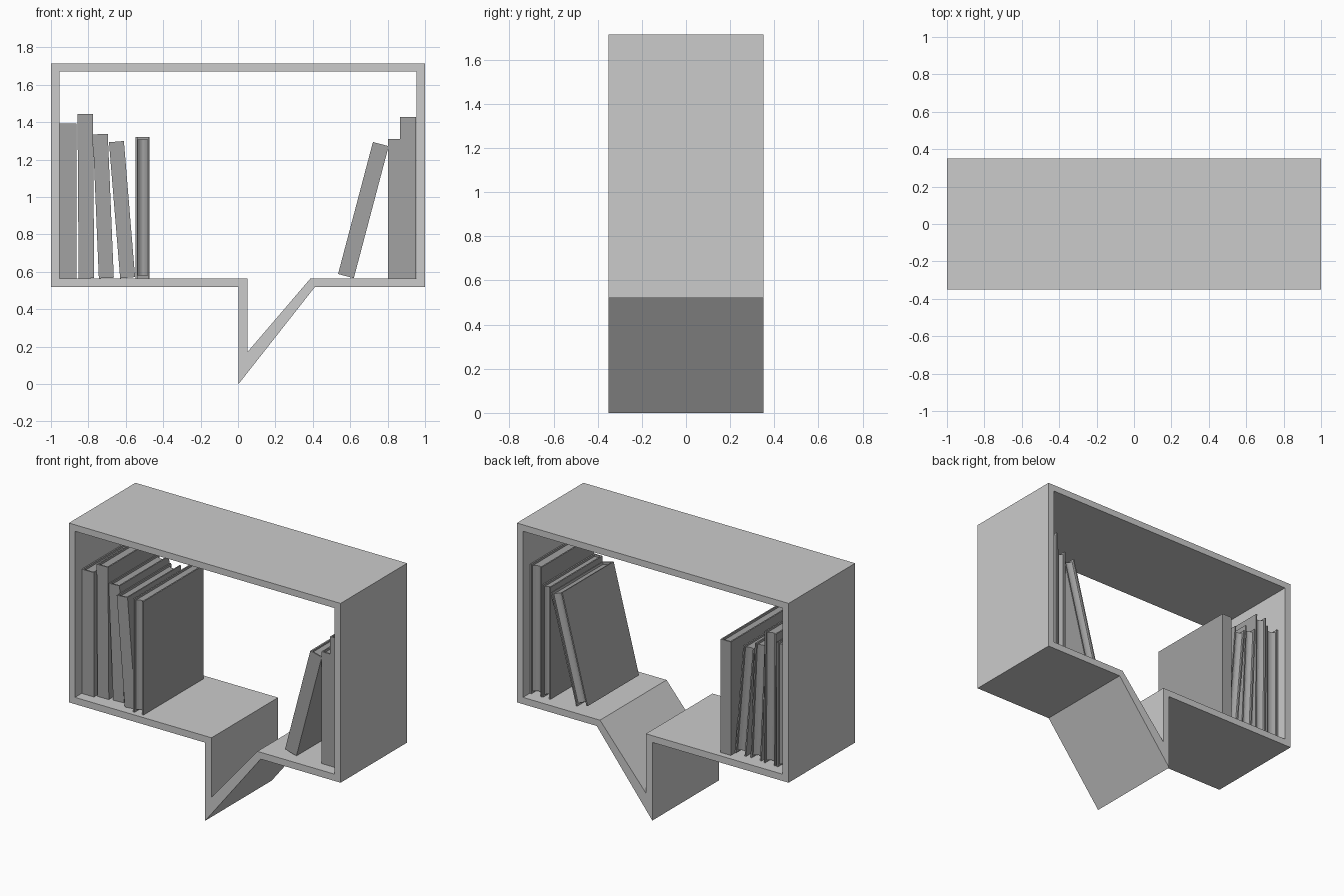
import bpy, bmesh, math

if "Cube" in bpy.data.objects:
    bpy.data.objects.remove(bpy.data.objects["Cube"])

FLOOR = 0.565
dark = bpy.data.materials.new("dark_grey")
dark.diffuse_color = (0.36, 0.36, 0.36, 1)
dark.use_nodes = True
dark.node_tree.nodes["Principled BSDF"].inputs["Base Color"].default_value = dark.diffuse_color


def finish(bm, name):
    bmesh.ops.recalc_face_normals(bm, faces=bm.faces)
    mesh = bpy.data.meshes.new(name)
    bm.to_mesh(mesh)
    bm.free()
    obj = bpy.data.objects.new(name, mesh)
    bpy.context.collection.objects.link(obj)
    return obj


def prism(name, outline, z0, z1):
    """Extrude an xy outline from z0 up to z1."""
    bm = bmesh.new()
    face = bm.faces.new([bm.verts.new((x, y, z0)) for x, y in outline])
    top = bmesh.ops.extrude_face_region(bm, geom=[face])["geom"]
    verts = [v for v in top if isinstance(v, bmesh.types.BMVert)]
    bmesh.ops.translate(bm, verts=verts, vec=(0, 0, z1 - z0))
    return finish(bm, name)


# Speech-bubble shelf: matching outer and inner outlines joined into a frame
outer = [(-1, .52), (.003, .52), (.003, 0), (.412, .52), (1, .52), (1, 1.713), (-1, 1.713)]
inner = [(-.955, .565), (.05, .565), (.05, .17), (.388, .565), (.955, .565),
         (.955, 1.67), (-.955, 1.67)]
bm = bmesh.new()
rings = [[bm.verts.new((x, y, z)) for x, z in outline]
         for outline, y in ((outer, -.35), (inner, -.35), (inner, .35), (outer, .35))]
for k in range(4):
    a, b = rings[k], rings[(k + 1) % 4]
    for i in range(len(outer)):
        j = (i + 1) % len(outer)
        bm.faces.new((a[i], a[j], b[j], b[i]))
finish(bm, "bubble_shelf")


def book(name, x, w, h, y0, y1, tilt=0, z=FLOOR, reverse=False):
    """Cover with spine at the front (back if reversed) and a recessed page block."""
    t, lip = .009, .014
    d = y1 - y0
    cover = [(0, 0), (w, 0), (w, d), (w - t, d), (w - t, t), (t, t), (t, d), (0, d)]
    # page block with a hollow curved fore-edge
    pages = [(t, t), (w - t, t)]
    for i in range(9):
        u = i / 8
        pages.append((w - t - u * (w - 2 * t), d - lip - .018 * math.sin(math.pi * u)))

    def place(outline):
        return [(px, y1 - py if reverse else y0 + py) for px, py in outline]

    for part, outline, a, b in (("cover", cover, 0, h), ("pages", pages, lip, h - lip)):
        obj = prism(f"{name}_{part}", place(outline), a, b)
        obj.location = (x, 0, z)
        obj.rotation_euler.y = math.radians(tilt)
        obj.data.materials.append(dark)


# Left group of books
book("left_book_1", -.954, .09, .827, -.28, .28)
book("left_book_2", -.852, .083, .878, -.26, .28, -.4)
book("left_book_3", -.744, .08, .77, -.25, .27, -2.4)
book("left_book_4", -.63, .08, .73, -.29, .27, -4.7)
book("left_book_5", -.547, .075, .755, -.32, .31, reverse=True)

# Right group of books
book("leaning_book", .535, .087, .73, -.27, .27, 14.8, z=.588)
book("right_book_1", .803, .062, .745, -.27, .28)
book("right_book_2", .867, .084, .862, -.27, .28)
